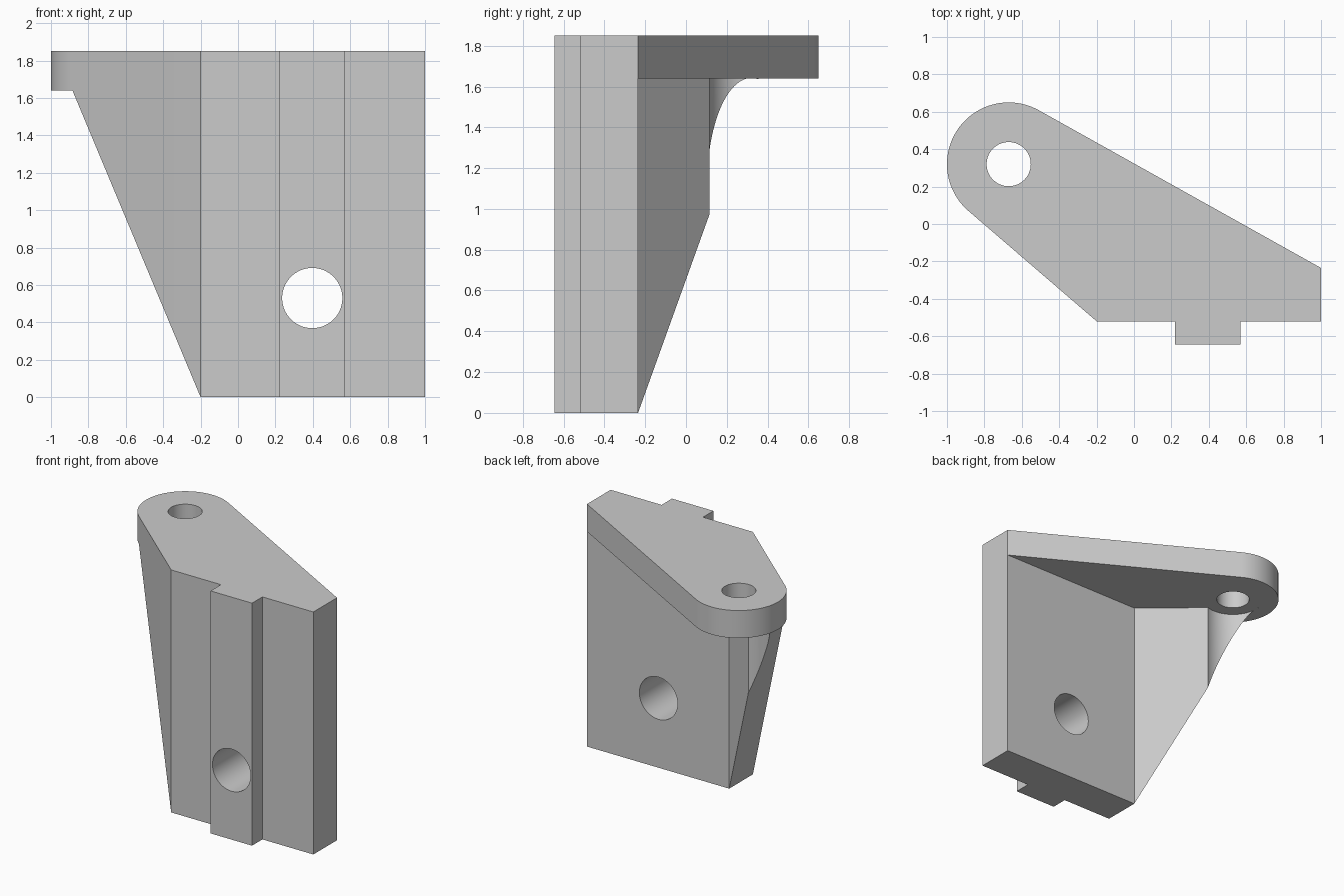
import bpy, bmesh, math
from mathutils import Vector

if "Cube" in bpy.data.objects:
    bpy.data.objects.remove(bpy.data.objects["Cube"], do_unlink=True)

HEIGHT, PLATE_BASE = 1.85, 1.64
BOSS, BOSS_R = Vector((-0.67, 0.32)), 0.33
FRONT, BACK, CORNER = -0.52, -0.235, -0.2

grey = bpy.data.materials.new("plain grey")
grey.use_nodes = True
grey.diffuse_color = (0.6, 0.6, 0.6, 1)
grey.node_tree.nodes["Principled BSDF"].inputs["Base Color"].default_value = (0.6, 0.6, 0.6, 1)


def finish(bm, name):
    bmesh.ops.recalc_face_normals(bm, faces=bm.faces)
    mesh = bpy.data.meshes.new(name)
    bm.to_mesh(mesh)
    bm.free()
    mesh.materials.append(grey)
    obj = bpy.data.objects.new(name, mesh)
    bpy.context.collection.objects.link(obj)
    return obj


def prism(name, outline, z0, z1):
    bm = bmesh.new()
    face = bm.faces.new([bm.verts.new((x, y, z0)) for x, y in outline])
    top = bmesh.ops.extrude_face_region(bm, geom=[face])["geom"]
    verts = [v for v in top if isinstance(v, bmesh.types.BMVert)]
    bmesh.ops.translate(bm, verts=verts, vec=(0, 0, z1 - z0))
    return finish(bm, name)


def cylinder(name, radius, depth, location, tilt=0):
    bpy.ops.mesh.primitive_cylinder_add(vertices=96, radius=radius, depth=depth,
                                        location=location, rotation=(tilt, 0, 0))
    obj = bpy.context.object
    obj.name = name
    obj.data.materials.append(grey)
    return obj


def combine(target, other, operation):
    mod = target.modifiers.new(operation.lower(), "BOOLEAN")
    mod.operation, mod.solver, mod.object = operation, "EXACT", other
    bpy.ops.object.select_all(action="DESELECT")
    bpy.context.view_layer.objects.active = target
    target.select_set(True)
    bpy.ops.object.modifier_apply(modifier=mod.name)
    bpy.data.objects.remove(other, do_unlink=True)


def tangent_angle(point, side):
    d = Vector(point) - BOSS
    return math.atan2(d.y, d.x) + side * math.acos(BOSS_R / d.length)


# Top plate with a rounded end, tangent to both slanted edges
start = tangent_angle((1, BACK), 1)
end = tangent_angle((CORNER, FRONT), -1) + 2 * math.pi
arc = [BOSS + BOSS_R * Vector((math.cos(a), math.sin(a)))
       for a in [start + (end - start) * i / 56 for i in range(57)]]
bracket = prism("bracket", [(CORNER, FRONT), (1, FRONT), (1, BACK)] + [tuple(p) for p in arc],
                PLATE_BASE, HEIGHT)

# Upright wall with the front rail
wall = prism("wall", [(CORNER, FRONT), (0.22, FRONT), (0.22, -0.645), (0.57, -0.645),
                      (0.57, FRONT), (1, FRONT), (1, BACK), (CORNER, BACK)], 0, PLATE_BASE)
rail_top = prism("rail_top", [(0.22, FRONT), (0.22, -0.645), (0.57, -0.645), (0.57, FRONT)],
                 PLATE_BASE, HEIGHT)

# Sloping gusset under the slanted edge, relieved around the bolt hole
tip = arc[-1]
bm = bmesh.new()
loops = []
for y in (FRONT, BACK):
    loops.append([bm.verts.new(p) for p in ((CORNER, y, 0), (CORNER, y, PLATE_BASE),
                                            (tip.x, tip.y + y - FRONT, PLATE_BASE))])
for loop in loops:
    bm.faces.new(loop)
for i in range(3):
    j = (i + 1) % 3
    bm.faces.new((loops[0][i], loops[0][j], loops[1][j], loops[1][i]))
gusset = finish(bm, "gusset")
combine(gusset, cylinder("relief", 0.216, 3, (*BOSS, 1)), "DIFFERENCE")

for part in (wall, rail_top, gusset):
    combine(bracket, part, "UNION")

# Bolt hole through the plate and cross hole through the wall
combine(bracket, cylinder("bolt_hole", 0.118, 1, (*BOSS, HEIGHT)), "DIFFERENCE")
combine(bracket, cylinder("cross_hole", 0.161, 0.8, (0.397, -0.44, 0.53), math.pi / 2), "DIFFERENCE")

# Merge flat regions and smooth only the round walls
bm = bmesh.new()
bm.from_mesh(bracket.data)
bmesh.ops.remove_doubles(bm, verts=bm.verts, dist=0.0005)
bmesh.ops.dissolve_limit(bm, angle_limit=math.radians(0.5), verts=bm.verts, edges=bm.edges)
bm.to_mesh(bracket.data)
bm.free()
bpy.ops.object.select_all(action="DESELECT")
bpy.context.view_layer.objects.active = bracket
bracket.select_set(True)
bpy.ops.object.shade_smooth_by_angle(angle=math.radians(30))
